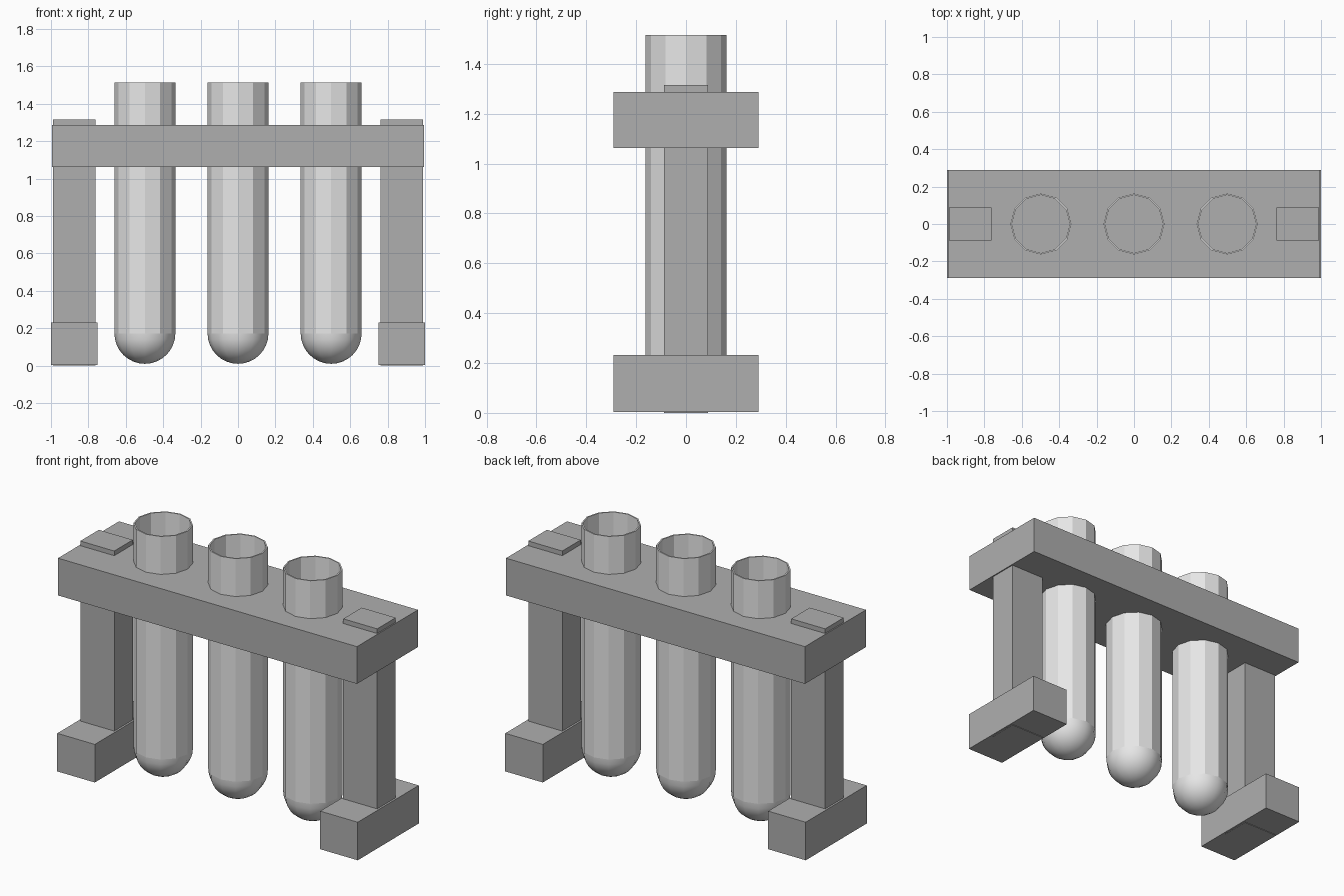
import bpy, bmesh, math

cube = bpy.data.objects.get("Cube")
if cube:
    bpy.data.objects.remove(cube, do_unlink=True)


def make_material(name, grey):
    mat = bpy.data.materials.new(name)
    mat.use_nodes = True
    colour = (grey, grey, grey, 1)
    mat.diffuse_color = colour
    mat.node_tree.nodes["Principled BSDF"].inputs["Base Color"].default_value = colour
    return mat


rack_grey = make_material("rack grey", 0.43)
tube_white = make_material("tube white", 0.8)


def add_object(name, bm, mat):
    bmesh.ops.recalc_face_normals(bm, faces=bm.faces)
    mesh = bpy.data.meshes.new(name)
    bm.to_mesh(mesh)
    bm.free()
    mesh.materials.append(mat)
    obj = bpy.data.objects.new(name, mesh)
    bpy.context.collection.objects.link(obj)
    return obj


def add_box(name, x0, x1, half_depth, z0, z1):
    bm = bmesh.new()
    bmesh.ops.create_cube(bm, size=1)
    for v in bm.verts:
        v.co.x = x1 if v.co.x > 0 else x0
        v.co.y = math.copysign(half_depth, v.co.y)
        v.co.z = z1 if v.co.z > 0 else z0
    return add_object(name, bm, rack_grey)


def add_tube(name, x, radius=0.163, wall=0.008, base=0.01, top=1.515, sides=12, rings=8):
    # Half section: outer dome, outer wall, rim, inner wall, inner dome
    centre = base + radius
    arc = [i / rings * math.pi / 2 for i in range(rings + 1)]
    inner = radius - wall
    profile = [(radius * math.sin(a), centre - radius * math.cos(a)) for a in arc]
    profile += [(radius, top), (inner, top)]
    profile += [(inner * math.sin(a), centre - inner * math.cos(a)) for a in reversed(arc)]
    bm = bmesh.new()
    verts = [bm.verts.new((r, 0, z)) for r, z in profile]
    edges = [bm.edges.new(pair) for pair in zip(verts, verts[1:])]
    bmesh.ops.spin(bm, geom=verts + edges, axis=(0, 0, 1), cent=(0, 0, 0),
                   angle=math.tau, steps=sides)
    bmesh.ops.remove_doubles(bm, verts=bm.verts, dist=0.0005)
    # Rounded ends are smooth, the straight walls stay faceted
    for f in bm.faces:
        f.smooth = max(v.co.z for v in f.verts) < centre + 0.001
    obj = add_object(name, bm, tube_white)
    obj.location.x = x
    return obj


# Rack: a top board on two posts, each standing on a foot
add_box("top_board", -0.995, 0.995, 0.29, 1.063, 1.287)
for side, s in (("left", 1), ("right", -1)):
    add_box(side + "_post", *sorted((s * 0.762, s * 0.988)), 0.088, 0, 1.315)
    add_box(side + "_foot", *sorted((s * 0.75, s)), 0.29, 0.003, 0.232)

# Row of open test tubes
for label, x in (("right", -0.498), ("middle", 0), ("left", 0.498)):
    add_tube(label + "_tube", x)
